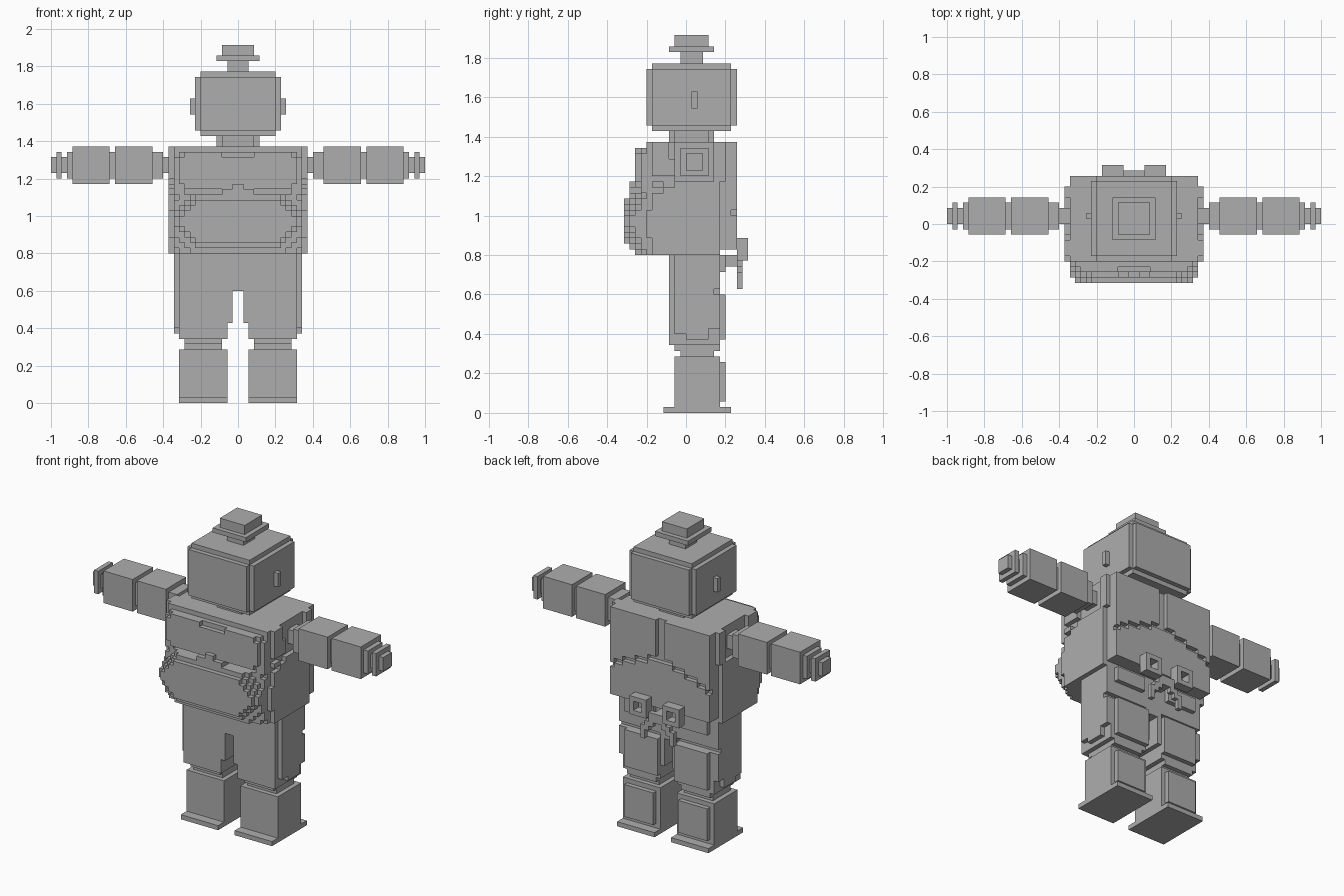
import bpy, bmesh
from itertools import product

old = bpy.data.objects.get("Cube")
if old:
    bpy.data.objects.remove(old, do_unlink=True)

UNIT = 1 / 35  # edge of one block

grey = bpy.data.materials.new("plain grey")
grey.use_nodes = True
COLOUR = (0.42, 0.42, 0.42, 1)
grey.diffuse_color = COLOUR
grey.node_tree.nodes["Principled BSDF"].inputs["Base Color"].default_value = COLOUR


def box(x0, x1, y0, y1, z0, z1):
    """Set of unit cells filling a box."""
    return set(product(range(x0, x1), range(y0, y1), range(z0, z1)))


def mid(w, y0, y1, z0, z1):
    """Box centred on x = 0."""
    return box(-w, w, y0, y1, z0, z1)


def flip(cells):
    return {(-1 - x, y, z) for x, y, z in cells}


def both(cells):
    return cells | flip(cells)


def build(name, cells):
    """Skin the outside of the cells and merge its flat areas."""
    bm = bmesh.new()
    verts = {}

    def vert(p):
        if p not in verts:
            verts[p] = bm.verts.new([c * UNIT for c in p])
        return verts[p]

    for cell in sorted(cells):
        for axis, side in product(range(3), (0, 1)):
            near = list(cell)
            near[axis] += 2 * side - 1
            if tuple(near) in cells:
                continue
            u, v = (axis + 1) % 3, (axis + 2) % 3
            ring = []
            for a, b in ((0, 0), (1, 0), (1, 1), (0, 1)):
                p = list(cell)
                p[axis] += side
                p[u] += a
                p[v] += b
                ring.append(vert(tuple(p)))
            bm.faces.new(ring if side else ring[::-1])
    bmesh.ops.dissolve_limit(bm, angle_limit=0.01, verts=bm.verts, edges=bm.edges)
    mesh = bpy.data.meshes.new(name)
    bm.to_mesh(mesh)
    bm.free()
    mesh.materials.append(grey)
    bpy.context.collection.objects.link(bpy.data.objects.new(name, mesh))


def pair(name, cells):
    build("left_" + name, cells)
    build("right_" + name, flip(cells))


def rounded(w, y, z0, z1, cut):
    """One-block-thick slab with stepped corners."""
    return {(x, y, z) for x, y, z in mid(w, y, y + 1, z0, z1)
            if (w - 0.5 - abs(x + 0.5)) + min(z - z0, z1 - 1 - z) >= cut}


# Head with stepped edges
build("head", mid(8, -6, 8, 51, 61) | mid(7, -7, 9, 51, 61) | mid(7, -6, 8, 50, 62))
pair("ear", box(8, 9, 1, 2, 54, 57))
build("topknot", mid(2, -1, 3, 62, 64) | mid(4, -3, 5, 64, 65) | mid(3, -2, 4, 65, 67))
build("neck", mid(4, -2, 4, 48, 50) | mid(3, -3, 5, 48, 50))

# Torso core, back and flanks
torso = mid(12, -7, 6, 28, 48) | mid(12, 6, 9, 29, 48)
torso |= both(box(12, 13, -6, 6, 28, 41) | box(12, 13, 5, 7, 41, 48))
torso |= both(box(12, 13, -6, -3, 42, 48) | box(12, 13, -3, -2, 42, 45))
# Back seam: a vertical slit that splits into two stepped grooves
torso -= mid(1, 8, 9, 39, 48)
for x in range(12):
    level = 39 - x * 4 // 11
    torso -= both(box(x, x + 1, 8, 9, level, level + 1))
# Side seam running from under the arm to the belly
for y, z in ((-6, 39), (-5, 39), (-4, 40), (-3, 40)):
    torso -= both(box(12, 13, y, y + 1, z, z + 1))
build("torso", torso)

# Chest plate with a collar notch
chest = rounded(12, -8, 40, 47, 1) | rounded(11, -9, 40, 47, 1)
chest |= both(box(10, 12, -8, -7, 39, 41))
chest -= mid(3, -9, -8, 46, 47)
build("chest", chest)

# Round belly, layered outwards
belly = rounded(13, -7, 28, 39, 3)
for w, y, z0, z1, cut in ((12, -8, 28, 39, 1), (12, -9, 28, 39, 3),
                          (12, -10, 29, 39, 4), (11, -11, 30, 38, 3)):
    belly |= rounded(w, y, z0, z1, cut)
belly |= mid(3, -10, -7, 39, 40) | mid(1, -10, -7, 40, 41)
build("belly", belly)

# Hips and thighs
thigh = box(0, 12, -2, 6, 13, 28) | box(0, 11, -3, 6, 13, 28)
thigh |= box(2, 11, -3, 6, 12, 13) | box(3, 10, -2, 6, 11, 12)
thigh |= box(2, 10, 6, 7, 13, 21) | box(3, 10, 6, 7, 25, 28)
thigh -= box(0, 1, -3, 7, 11, 21) | box(0, 2, -3, 7, 11, 15)
thigh -= box(2, 12, 5, 6, 21, 22)
thigh -= box(11, 12, -2, 0, 13, 14) | box(11, 12, 4, 6, 13, 15)
build("trousers", both(thigh))

# Lower legs and soles
pair("knee", box(3, 10, -1, 5, 10, 11))
pair("lower_leg", box(2, 11, -2, 6, 1, 10) | box(3, 10, 6, 7, 2, 9))
pair("sole", box(2, 11, -4, 8, 0, 1))

# Arms: stacked square sections (x start, x end, half inset)
SECTIONS = {
    "shoulder": ((12, 14, 2), (14, 16, 1)),
    "upper_arm": ((16, 23, 0),),
    "elbow": ((23, 24, 1),),
    "forearm": ((24, 31, 0),),
    "hand": ((31, 32, 1), (32, 33, 2), (33, 34, 1), (34, 35, 2)),
}
for name, parts in SECTIONS.items():
    cells = set()
    for x0, x1, i in parts:
        cells |= box(x0, x1, -2 + i, 5 - i, 41 + i, 48 - i)
    pair(name, cells)

# Bow at the back of the waist
bow = box(2, 6, 9, 11, 27, 31) - box(3, 5, 9, 11, 28, 30)
bow |= box(1, 3, 9, 10, 27, 28) | box(0, 1, 7, 10, 26, 28)
bow |= box(1, 2, 9, 10, 25, 27) | box(2, 3, 9, 10, 24, 26) | box(3, 4, 9, 10, 22, 25)
build("bow", both(bow))
